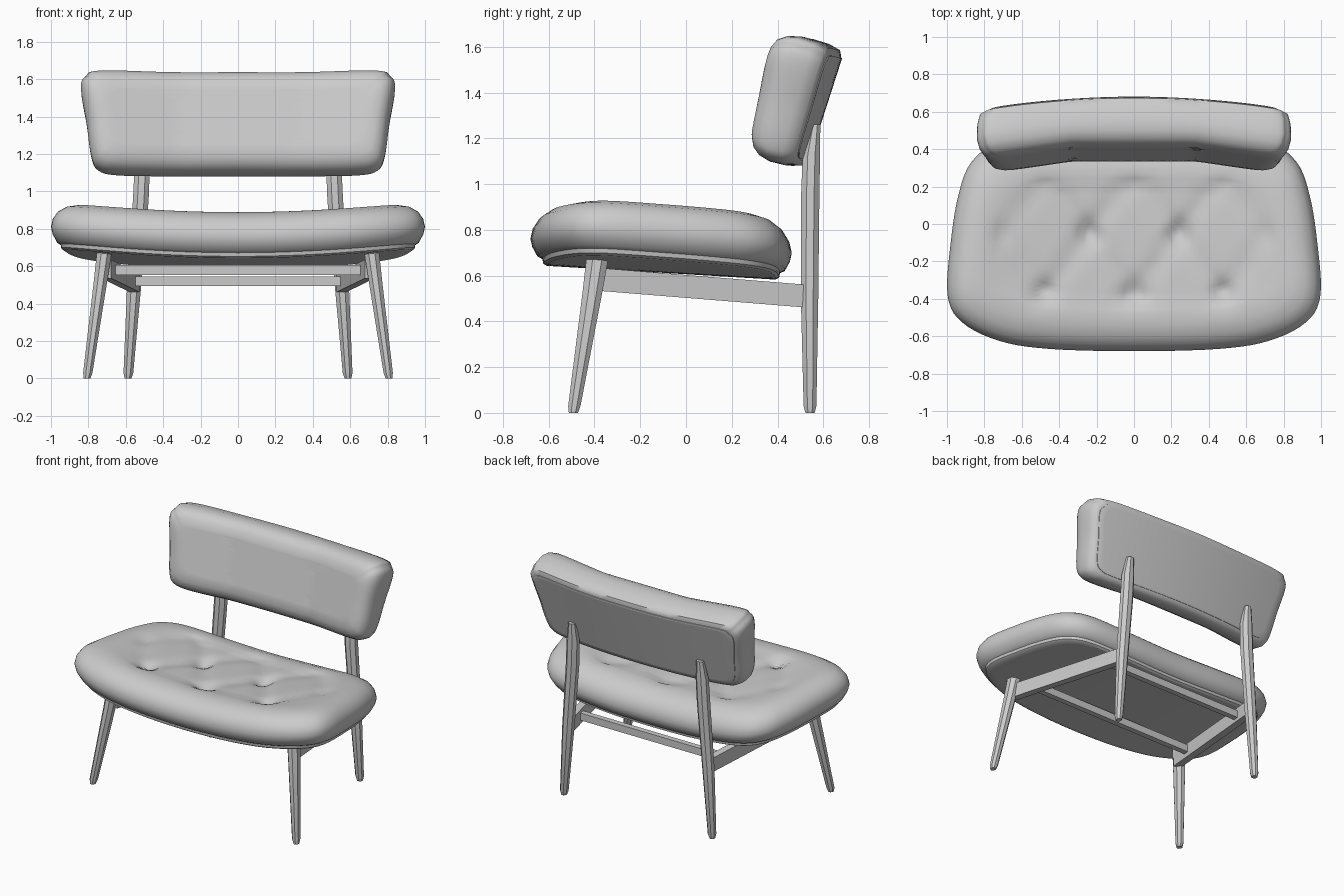
import bpy, bmesh, math
from mathutils import Vector

if "Cube" in bpy.data.objects:
    bpy.data.objects.remove(bpy.data.objects["Cube"])


def finish(name, bm, angle=40, mirror=False):
    bmesh.ops.recalc_face_normals(bm, faces=bm.faces)
    me = bpy.data.meshes.new(name)
    bm.to_mesh(me)
    bm.free()
    ob = bpy.data.objects.new(name, me)
    bpy.context.collection.objects.link(ob)
    bpy.ops.object.select_all(action='DESELECT')
    ob.select_set(True)
    bpy.context.view_layer.objects.active = ob
    bpy.ops.object.shade_smooth_by_angle(angle=math.radians(angle))
    if mirror:
        mod = ob.modifiers.new("mirror", 'MIRROR')
        mod.use_mirror_merge = False
    return ob


def loft(bm, rings):
    vs = [[bm.verts.new(p) for p in r] for r in rings]
    for a, b in zip(vs, vs[1:]):
        n = len(a)
        for i in range(n):
            j = (i + 1) % n
            bm.faces.new((a[i], a[j], b[j], b[i]))
    return vs


def outline(half, steps=5):
    """Closed smooth outline from the points of its right half."""
    pts = half + [(-x, y) for x, y in half[-2:0:-1]]
    pts = [Vector(p) for p in pts]
    n, out = len(pts), []
    for i in range(n):
        a, b, c, d = (pts[(i + k) % n] for k in (-1, 0, 1, 2))
        for s in range(steps):
            t = s / steps
            out.append(0.5 * (2 * b + (c - a) * t + (2 * a - 5 * b + 4 * c - d) * t * t
                              + (3 * b - a - 3 * c + d) * t ** 3))
    return out


def cushion(name, shape, cy, half, profile, place, angle=40):
    """Rings of (inset, height) closed with filled faces at both ends."""
    def ring(inset, h, s=1.0):
        sx, sy = s * (1 - inset / half[0]), s * (1 - inset / half[1])
        return [place(p.x * sx, cy + (p.y - cy) * sy, h, s) for p in shape]
    fill = [1 - k / 20 for k in range(1, 20)]
    (d0, h0), (d1, h1) = profile[0], profile[-1]
    rings = [ring(d0, h0, s) for s in reversed(fill)]
    rings += [ring(d, h) for d, h in profile]
    rings += [ring(d1, h1, s) for s in fill]
    bm = bmesh.new()
    vs = loft(bm, rings)
    bm.faces.new(vs[0])
    bm.faces.new(vs[-1])
    return finish(name, bm, angle)


def sweep(name, stations, axis, sides=8, mirror=False):
    """Tapered bar; stations are (centre, radius a, radius b), rings square to axis."""
    rings = []
    k = 1 / math.cos(math.pi / sides)
    for c, ra, rb in stations:
        r = []
        for i in range(sides):
            t = 2 * math.pi * (i + 0.5) / sides
            p = Vector(c)
            p[(axis + 1) % 3] += k * ra * math.cos(t)
            p[(axis + 2) % 3] += k * rb * math.sin(t)
            r.append(p)
        rings.append(r)
    bm = bmesh.new()
    vs = loft(bm, rings)
    bm.faces.new(vs[0])
    bm.faces.new(vs[-1])
    return finish(name, bm, 30, mirror)


# Seat cushion: dished, sloping back, with a diamond of tufts
def crease(t):
    return math.exp(-((t - round(t)) / 0.15) ** 2)


def place_seat(x, y, h, s):
    z = 0.72 + h - 0.06 * y + 0.07 * x * x
    if h > 0.1 and s < 1:
        p = x / 0.48 - (y + 0.38) / 0.66
        q = x / 0.48 + (y + 0.38) / 0.66
        w = min(1, (1 - s) * 4)
        z -= w * (0.008 + 0.012 * (crease(p) + crease(q)) + 0.035 * crease(p) * crease(q))
    return (x, y, z)


seat_shape = outline([(0, -0.68), (0.45, -0.668), (0.72, -0.625), (0.92, -0.525), (0.997, -0.38),
                      (0.98, -0.1), (0.94, 0.15), (0.87, 0.33), (0.72, 0.43), (0.4, 0.46), (0, 0.46)])
cushion("seat_cushion", seat_shape, -0.1, (1.0, 0.57),
        [(0.07, -0.095), (0.03, -0.075), (0.008, -0.035), (0, 0.0), (0.01, 0.045),
         (0.035, 0.085), (0.08, 0.118), (0.14, 0.136), (0.2, 0.14)], place_seat, 75)
cushion("seat_base_panel", seat_shape, -0.1, (1.0, 0.57),
        [(0.07, -0.114), (0.055, -0.105), (0.05, -0.075)], place_seat, 30)


# Backrest: leaning back, ends bent forward, rounder behind than in front
def place_back(x, v, h, s):
    back = min(1, max(0, (h + 0.12) / 0.23))
    bend = (1 - back) * 0.15 * max(0, abs(x) - 0.33) + back * 0.105 * x * x
    h *= 1 + 0.35 * v
    return (x, 0.5 + 0.27 * v + 0.963 * h - bend, 1.362 + 0.97 * v - 0.27 * h)


back_shape = outline([(0, -0.28), (0.35, -0.28), (0.64, -0.275), (0.745, -0.25), (0.785, -0.18),
                      (0.81, 0.0), (0.84, 0.19), (0.815, 0.255), (0.74, 0.285), (0.35, 0.275), (0, 0.275)])
cushion("backrest_cushion", back_shape, 0, (0.8, 0.275),
        [(0.04, 0.11), (0.015, 0.098), (0.002, 0.05), (0, -0.02), (0.012, -0.068),
         (0.035, -0.102), (0.07, -0.122), (0.12, -0.13)], place_back, 50)
cushion("backrest_panel", back_shape, 0, (0.8, 0.275),
        [(0.045, 0.09), (0.045, 0.114), (0.05, 0.116)], place_back, 30)

# Legs
sweep("front_leg", [((0.807, -0.492, 0.0), 0.018, 0.02), ((0.803, -0.488, 0.03), 0.025, 0.027),
                    ((0.735, -0.41, 0.52), 0.036, 0.043), ((0.715, -0.388, 0.67), 0.04, 0.048)],
      2, mirror=True)
sweep("back_leg", [((0.588, 0.542, 0.0), 0.018, 0.02), ((0.586, 0.542, 0.03), 0.026, 0.028),
                   ((0.555, 0.54, 0.5), 0.038, 0.038), ((0.52, 0.543, 0.95), 0.042, 0.04),
                   ((0.512, 0.548, 1.13), 0.041, 0.038), ((0.508, 0.565, 1.26), 0.025, 0.022)],
      2, mirror=True)

# Under-seat frame
sweep("side_rail", [((0.705, -0.4, 0.585), 0.05, 0.026), ((0.55, 0.53, 0.51), 0.05, 0.026)],
      1, 4, mirror=True)
for name, w, y, z in (("front_cross_rail", 0.68, -0.24, 0.58), ("back_cross_rail", 0.575, 0.4, 0.52)):
    sweep(name, [((-w, y, z), 0.02, 0.026), ((w, y, z), 0.02, 0.026)], 0, 4)
